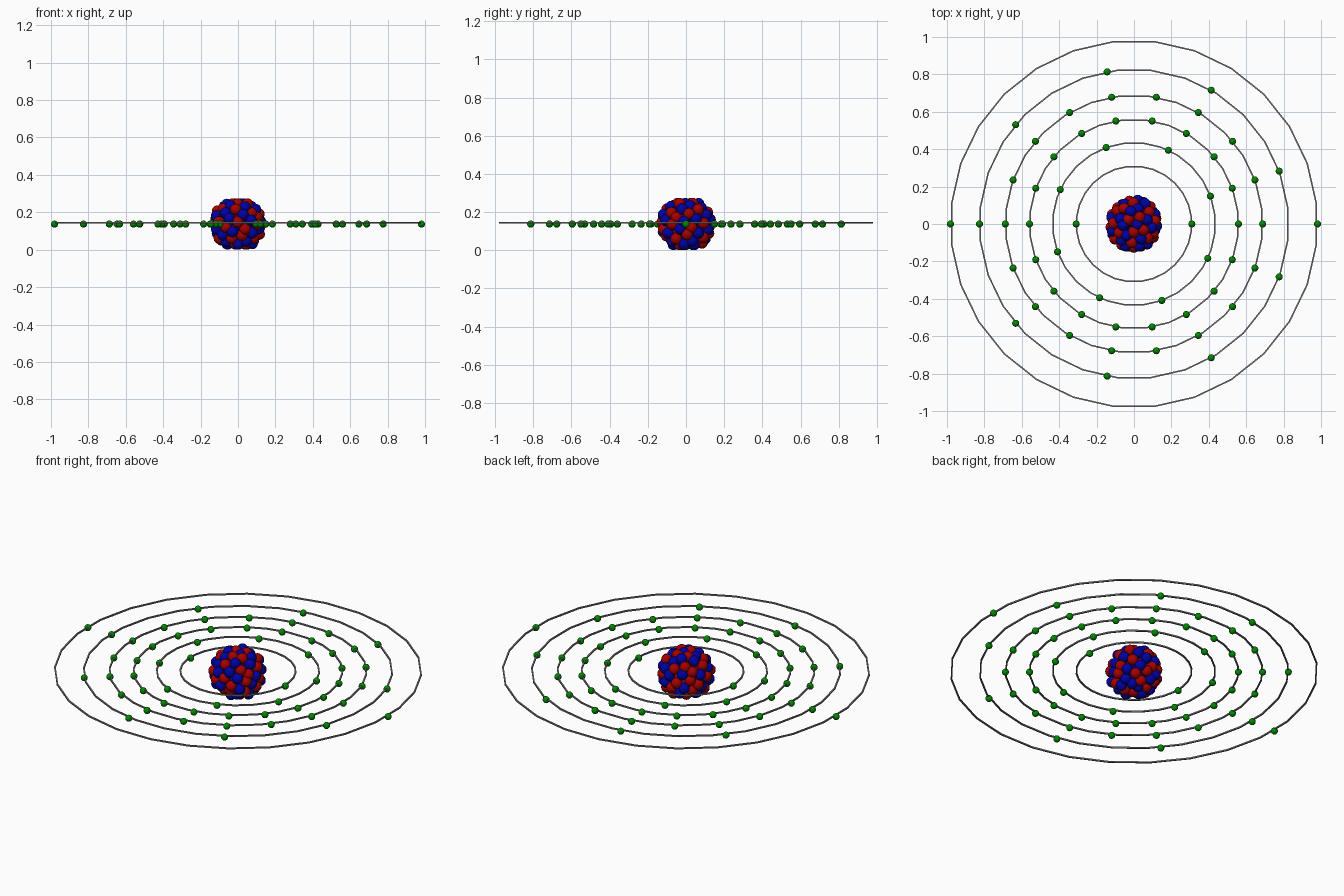
import bpy, bmesh, math, random
from mathutils import Vector, Matrix

cube = bpy.data.objects.get("Cube")
if cube:
    bpy.data.objects.remove(cube, do_unlink=True)

random.seed(7)
MID = 0.137


def material(name, rgb):
    m = bpy.data.materials.new(name)
    m.use_nodes = True
    colour = (*rgb, 1)
    m.diffuse_color = colour
    m.node_tree.nodes["Principled BSDF"].inputs["Base Color"].default_value = colour
    return m


RED = material("red", (0.38, 0, 0))
BLUE = material("blue", (0, 0, 0.38))
GREEN = material("green", (0, 0.25, 0))
GREY = material("grey", (0.2, 0.2, 0.2))


def finish(name, bm, mat, smooth=True):
    mesh = bpy.data.meshes.new(name)
    bm.to_mesh(mesh)
    bm.free()
    mesh.materials.append(mat)
    mesh.polygons.foreach_set("use_smooth", [smooth] * len(mesh.polygons))
    obj = bpy.data.objects.new(name, mesh)
    bpy.context.collection.objects.link(obj)


def balls(name, centres, radius, mat):
    bm = bmesh.new()
    for c in centres:
        bmesh.ops.create_uvsphere(bm, u_segments=16, v_segments=10, radius=radius,
                                  matrix=Matrix.Translation(c))
    finish(name, bm, mat)


def shell(count, radius, flat):
    """Evenly spread points on a sphere whose poles are flattened."""
    for i in range(count):
        z = 1 - (2 * i + 1) / count
        r = math.sqrt(1 - z * z)
        a = i * math.pi * (3 - math.sqrt(5))
        jitter = Vector([random.uniform(-1, 1) for _ in range(3)]) * 0.006
        p = Vector((r * math.cos(a), r * math.sin(a), z)) * radius + jitter
        p.z = max(-flat, min(flat, p.z)) + MID
        yield p


# Nucleus: nested shells of two kinds of ball, mixed so neither kind clumps
BALL = 0.03
protons, neutrons = [], []


def crowding(p, group):
    return sum((p - q).length < 0.065 for q in group) + random.uniform(0, 1.5)


for p in [*shell(76, 0.125, 0.107), *shell(40, 0.08, 0.08), *shell(17, 0.04, 0.04)]:
    fewer = protons if crowding(p, protons) < crowding(p, neutrons) else neutrons
    fewer.append(p)
balls("protons", protons, BALL, RED)
balls("neutrons", neutrons, BALL, BLUE)


def ring(name, radius, sides=28, half=0.004):
    """Thin faceted hoop of square section with an edge facing each axis."""
    bm = bmesh.new()
    loops = []
    for i in range(sides):
        a = (i + 0.5) * math.tau / sides
        loops.append([bm.verts.new(((radius + u * half) * math.cos(a),
                                    (radius + u * half) * math.sin(a),
                                    MID + 0.006 + v * half))
                      for u, v in ((1, -1), (1, 1), (-1, 1), (-1, -1))])
    for i in range(sides):
        a, b = loops[i], loops[(i + 1) % sides]
        for j in range(4):
            k = (j + 1) % 4
            bm.faces.new((a[j], b[j], b[k], a[k]))
    finish(name, bm, GREY, smooth=False)


# Orbits: radius, number of electrons, angle of the first one
ORBITS = [(0.309, 2, 0), (0.435, 8, 20), (0.559, 18, 0),
          (0.688, 18, 0), (0.826, 9, 180), (0.981, 2, 0)]
for n, (radius, count, start) in enumerate(ORBITS, 1):
    ring(f"orbit_ring_{n}", radius)
    angles = [math.radians(start) + i * math.tau / count for i in range(count)]
    balls(f"electrons_{n}",
          [Vector((radius * math.cos(a), radius * math.sin(a), MID)) for a in angles],
          0.019, GREEN)
